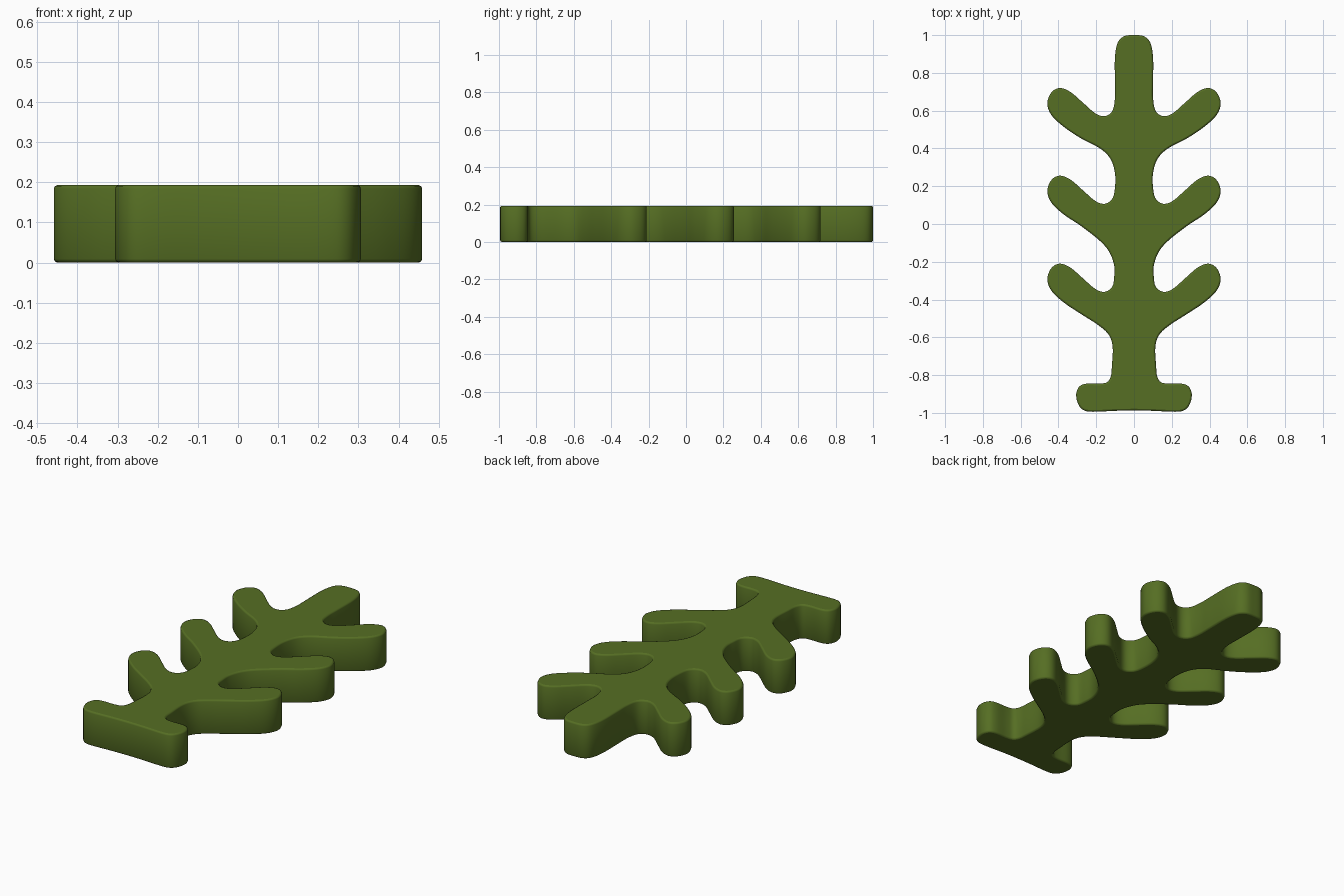
import bpy, bmesh
from mathutils import Vector

if "Cube" in bpy.data.objects:
    bpy.data.objects.remove(bpy.data.objects["Cube"])

HEIGHT, BEVEL, STEPS = 0.193, 0.009, 5

# One branch, right side, from upper crotch round the tip to the underside
# (y is measured from the top of the branch tip)
BRANCH = [(0.115, -0.122), (0.155, -0.149), (0.205, -0.134), (0.27, -0.078), (0.335, -0.022),
          (0.392, 0), (0.437, -0.023), (0.459, -0.082), (0.436, -0.145),
          (0.37, -0.207), (0.28, -0.267)]

# Right half of the outline, from the top of the stem to the middle of the foot
half = [(0, 1.0), (0.052, 0.994), (0.086, 0.96), (0.101, 0.88), (0.101, 0.75), (0.101, 0.665)]
necks = [
    [(0.18, 0.4), (0.125, 0.345), (0.101, 0.27), (0.101, 0.19)],
    [(0.18, -0.09), (0.13, -0.15), (0.105, -0.22), (0.105, -0.28)],
    [(0.19, -0.535), (0.135, -0.585), (0.113, -0.65), (0.117, -0.75)],
]
for tip_y, neck in zip((0.72, 0.256, -0.21), necks):
    half += [(x, tip_y + y) for x, y in BRANCH] + neck
half += [(0.122, -0.803), (0.14, -0.836), (0.18, -0.845), (0.25, -0.845), (0.289, -0.86),
         (0.306, -0.9), (0.297, -0.95), (0.27, -0.984), (0.22, -0.994), (0.1, -0.989), (0, -0.987)]

# Mirror to a closed loop and smooth it with a Catmull-Rom spline
ctrl = [Vector(p) for p in half] + [Vector((-x, y)) for x, y in half[-2:0:-1]]
n = len(ctrl)
outline = []
for i in range(n):
    a, b, c, d = (ctrl[(i + k) % n] for k in (-1, 0, 1, 2))
    for s in range(STEPS):
        t = s / STEPS
        outline.append(0.5 * (2 * b + (c - a) * t + (2 * a - 5 * b + 4 * c - d) * t * t
                              + (3 * b - a - 3 * c + d) * t ** 3))
m = len(outline)


def inset(dist):
    """Outline moved inwards (the loop runs clockwise)."""
    pts = []
    for i, p in enumerate(outline):
        tan = (outline[(i + 1) % m] - outline[i - 1]).normalized()
        pts.append(p + Vector((tan.y, -tan.x)) * dist)
    return pts


# Stack of rings: rounded lower rim, straight wall, rounded upper rim
lower = [(BEVEL, 0), (BEVEL * 0.3, BEVEL * 0.3), (0, BEVEL)]
rings = lower + [(d, HEIGHT - z) for d, z in reversed(lower)]
bm = bmesh.new()
loops = [[bm.verts.new((p.x, p.y, z)) for p in inset(d)] for d, z in rings]
for lo, hi in zip(loops, loops[1:]):
    for i in range(m):
        j = (i + 1) % m
        bm.faces.new((lo[i], hi[i], hi[j], lo[j])).smooth = True
bm.faces.new(loops[0])
bm.faces.new(loops[-1][::-1])
bmesh.ops.recalc_face_normals(bm, faces=bm.faces)

mesh = bpy.data.meshes.new("branching_tree")
bm.to_mesh(mesh)
bm.free()
green = bpy.data.materials.new("olive green")
green.diffuse_color = (0.092, 0.156, 0.017, 1)
green.use_nodes = True
green.node_tree.nodes["Principled BSDF"].inputs["Base Color"].default_value = green.diffuse_color
mesh.materials.append(green)
tree = bpy.data.objects.new("branching_tree", mesh)
bpy.context.collection.objects.link(tree)
